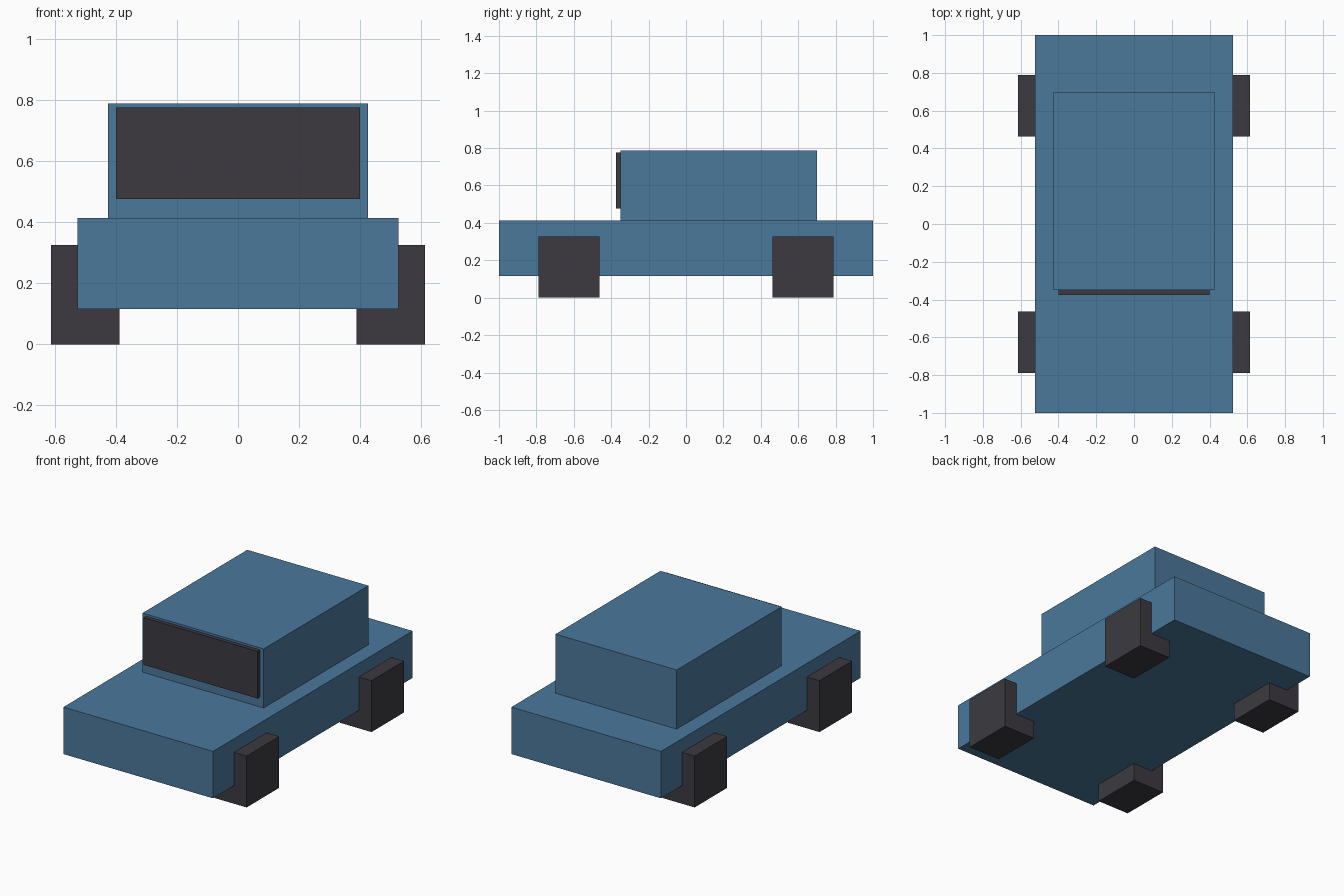
import bpy

if "Cube" in bpy.data.objects:
    bpy.data.objects.remove(bpy.data.objects["Cube"])


def material(name, rgb):
    mat = bpy.data.materials.new(name)
    mat.diffuse_color = (*rgb, 1.0)
    mat.use_nodes = True
    mat.node_tree.nodes["Principled BSDF"].inputs["Base Color"].default_value = mat.diffuse_color
    return mat


def box(name, low, high, mat):
    """Axis-aligned box between two corners."""
    centre = [(a + b) / 2 for a, b in zip(low, high)]
    size = [b - a for a, b in zip(low, high)]
    bpy.ops.mesh.primitive_cube_add(size=1, location=centre)
    obj = bpy.context.object
    obj.name = name
    obj.scale = size
    bpy.ops.object.transform_apply(location=False, rotation=False, scale=True)
    obj.data.materials.append(mat)
    return obj


blue = material("blue_paint", (0.07, 0.19, 0.33))
dark = material("dark_rubber", (0.045, 0.042, 0.051))

# Lower body and cabin
box("body", (-0.525, -1.0, 0.115), (0.525, 1.0, 0.413), blue)
box("cabin", (-0.425, -0.35, 0.413), (0.425, 0.70, 0.788), blue)

# Windscreen panel on the cabin front
box("windscreen", (-0.40, -0.375, 0.476), (0.40, -0.345, 0.775), dark)

# Four square wheels, tucked partly under the body
W_IN, W_OUT, W_SIZE, AXLE = 0.388, 0.613, 0.326, 0.626
for side, sx in (("left", -1), ("right", 1)):
    for end, sy in (("front", -1), ("rear", 1)):
        xs = sorted((sx * W_IN, sx * W_OUT))
        y = sy * AXLE
        box(f"{end}_{side}_wheel",
            (xs[0], y - W_SIZE / 2, 0.0),
            (xs[1], y + W_SIZE / 2, W_SIZE), dark)
